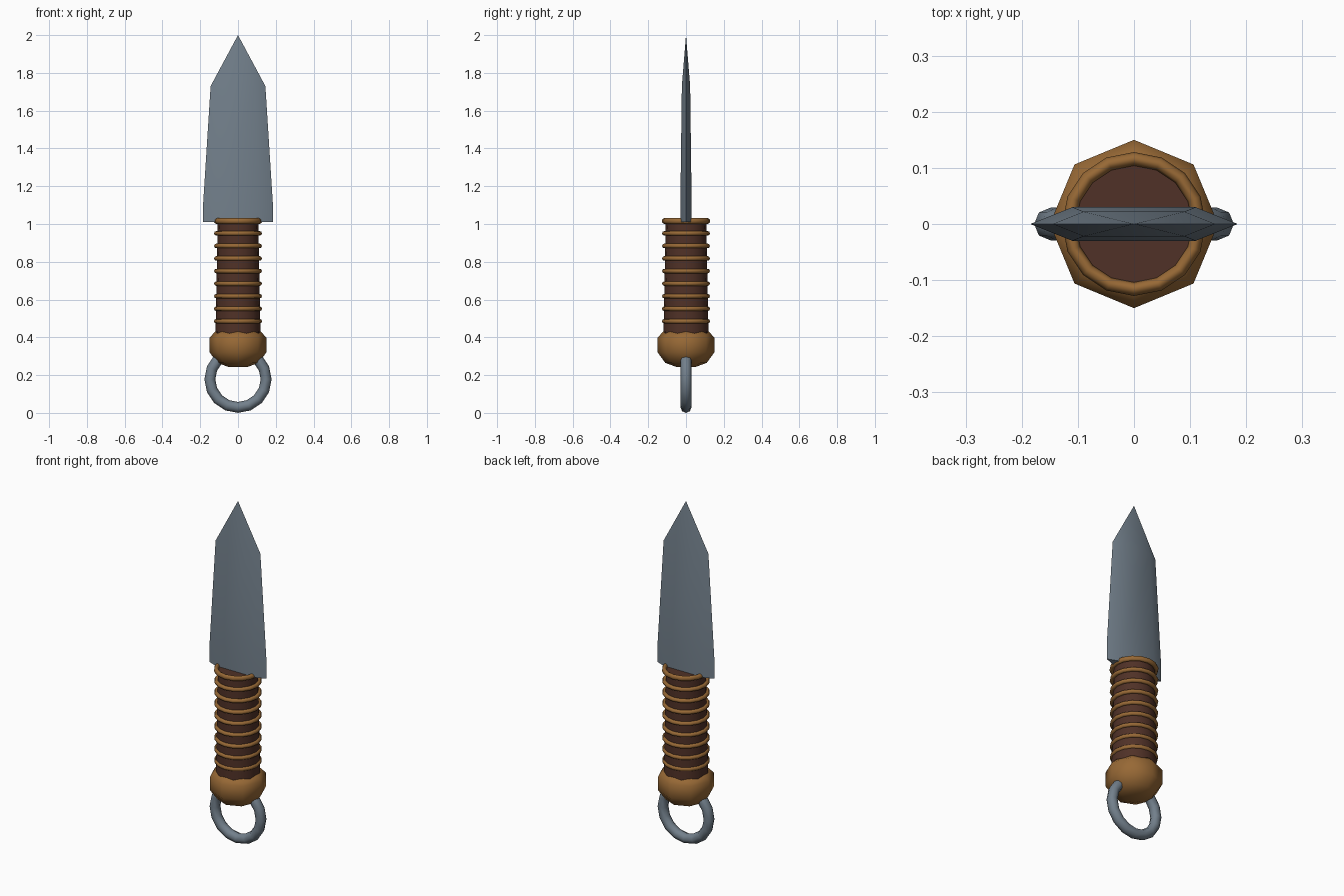
import bpy, bmesh, math
from mathutils import Matrix

cube = bpy.data.objects.get("Cube")
if cube:
    bpy.data.objects.remove(cube, do_unlink=True)


def material(name, rgb):
    m = bpy.data.materials.new(name)
    m.use_nodes = True
    m.diffuse_color = (*rgb, 1)
    m.node_tree.nodes["Principled BSDF"].inputs["Base Color"].default_value = (*rgb, 1)
    return m


STEEL = material("blue grey steel", (0.17, 0.215, 0.26))
TAN = material("tan leather", (0.31, 0.14, 0.036))
BROWN = material("dark brown grip", (0.08, 0.031, 0.02))


def finish(bm, name, mat, angle):
    bmesh.ops.recalc_face_normals(bm, faces=bm.faces)
    mesh = bpy.data.meshes.new(name)
    bm.to_mesh(mesh)
    bm.free()
    mesh.materials.append(mat)
    ob = bpy.data.objects.new(name, mesh)
    bpy.context.collection.objects.link(ob)
    bpy.ops.object.select_all(action='DESELECT')
    ob.select_set(True)
    bpy.context.view_layer.objects.active = ob
    bpy.ops.object.shade_smooth_by_angle(angle=math.radians(angle))
    return ob


def loft(bm, loops):
    """Skin between successive loops of equal length."""
    for a, b in zip(loops, loops[1:]):
        for i in range(len(a)):
            j = (i + 1) % len(a)
            bm.faces.new((a[i], a[j], b[j], b[i]))


def lathe(name, profile, sides, mat, angle):
    bm = bmesh.new()
    loops = [[bm.verts.new((r * math.cos(math.tau * i / sides),
                            r * math.sin(math.tau * i / sides), z))
              for i in range(sides)] for r, z in profile]
    loft(bm, loops)
    bm.faces.new(loops[0])
    bm.faces.new(loops[-1])
    return finish(bm, name, mat, angle)


def torus(name, z, major, minor, sides, tube, mat, upright=False):
    bm = bmesh.new()
    loops = []
    for i in range(sides):
        a = math.tau * i / sides
        loops.append([])
        for k in range(tube):
            t = math.tau * k / tube
            r = major + minor * math.cos(t)
            loops[-1].append(bm.verts.new((r * math.cos(a), r * math.sin(a), minor * math.sin(t))))
    loft(bm, loops + loops[:1])
    if upright:
        bm.transform(Matrix.Rotation(math.pi / 2, 4, 'X'))
    bm.transform(Matrix.Translation((0, 0, z)))
    return finish(bm, name, mat, 80)


# Blade: six-sided sections (height, half width, flat half width, half thickness)
bm = bmesh.new()
rows = []
for z, w, f, t in ((1.01, 0.185, 0.11, 0.03), (1.1, 0.185, 0.11, 0.03),
                   (1.73, 0.145, 0.09, 0.022)):
    rows.append([bm.verts.new((x, y, z)) for x, y in
                 ((-w, 0), (-f, -t), (f, -t), (w, 0), (f, t), (-f, t))])
loft(bm, rows)
bm.faces.new(rows[0])
tip = bm.verts.new((0, 0, 2))
for i in range(6):
    bm.faces.new((rows[-1][i], rows[-1][(i + 1) % 6], tip))
finish(bm, "blade", STEEL, 35)

# Grip and its wrapped bands
lathe("grip", ((0.12, 0.38), (0.107, 1.015)), 16, BROWN, 40)
for n in range(9):
    z = 0.485 + n * 0.0665
    torus(f"grip_band_{n + 1}", z, 0.115, 0.012, 16, 8, TAN)
bpy.data.objects["grip_band_9"].name = "top_band"
top = bpy.data.objects["top_band"]
top.scale = (1.01, 1.01, 1.25)
top.location.z = 1.016 - 1.25 * (0.485 + 8 * 0.0665)

# Pommel and hanging ring
lathe("pommel", ((0.05, 0.243), (0.11, 0.265), (0.15, 0.32), (0.15, 0.4), (0.12, 0.43)),
      8, TAN, 50)
torus("pommel_ring", 0.178, 0.149, 0.029, 16, 8, STEEL, upright=True)
